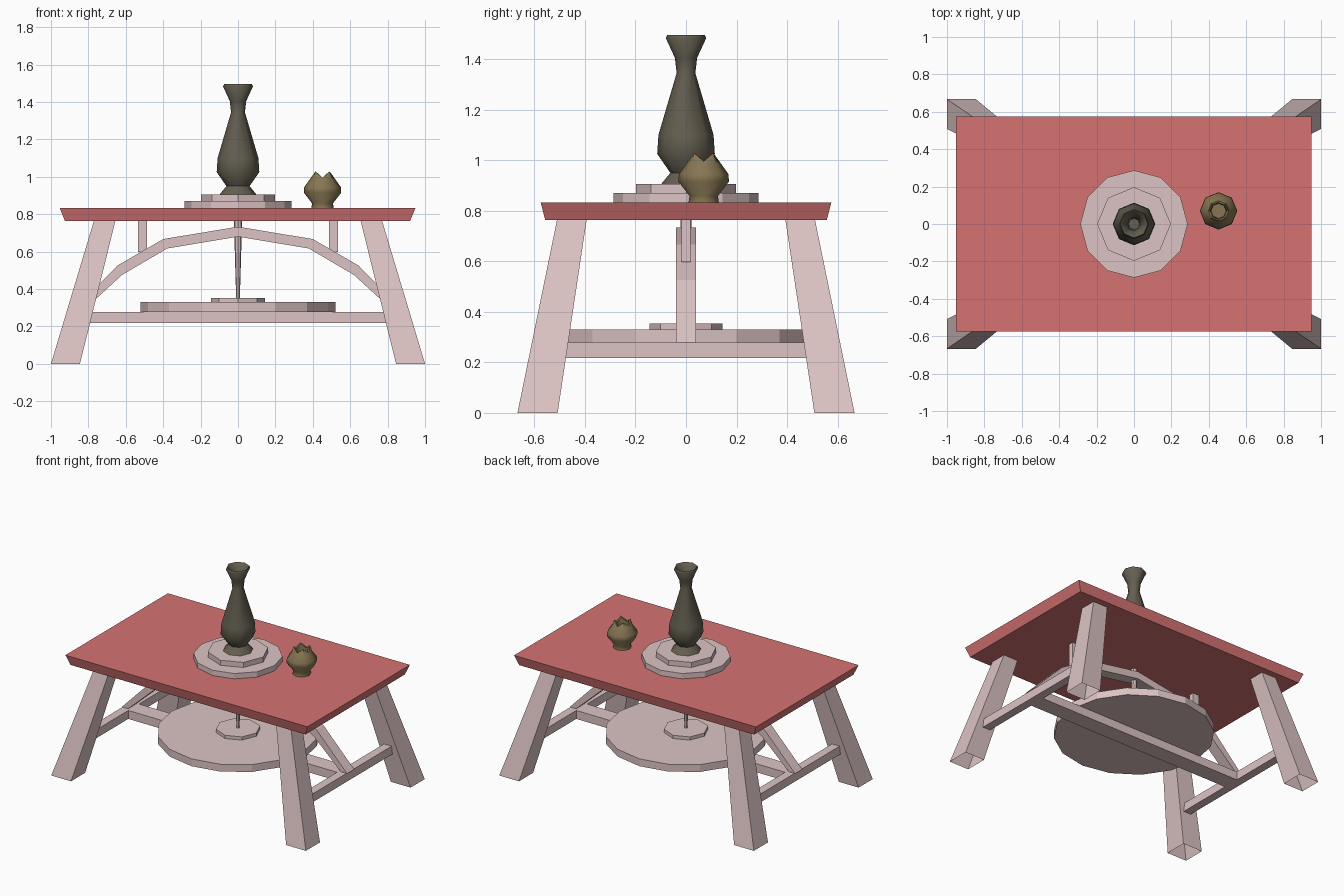
import bpy, bmesh
from math import cos, sin, pi

cube = bpy.data.objects.get("Cube")
if cube:
    bpy.data.objects.remove(cube, do_unlink=True)


def material(name, rgb):
    m = bpy.data.materials.new(name)
    m.use_nodes = True
    m.diffuse_color = (*rgb, 1)
    m.node_tree.nodes["Principled BSDF"].inputs["Base Color"].default_value = (*rgb, 1)
    return m


PINK = material("pale_pink_wood", (0.72, 0.55, 0.55))
RED = material("red_tabletop", (0.67, 0.17, 0.17))
DARK = material("dark_grey_clay", (0.13, 0.115, 0.08))
OLIVE = material("olive_clay", (0.24, 0.18, 0.085))


def finish(name, bm, mat, smooth=None):
    bmesh.ops.recalc_face_normals(bm, faces=bm.faces)
    mesh = bpy.data.meshes.new(name)
    bm.to_mesh(mesh)
    bm.free()
    mesh.materials.append(mat)
    ob = bpy.data.objects.new(name, mesh)
    bpy.context.collection.objects.link(ob)
    if smooth:
        bpy.ops.object.select_all(action='DESELECT')
        ob.select_set(True)
        bpy.context.view_layer.objects.active = ob
        bpy.ops.object.shade_smooth_by_angle(angle=smooth)
    return ob


def loft(name, rings, mat, cap_start=True, cap_end=True, smooth=None):
    """Skin a list of point rings into one solid."""
    bm = bmesh.new()
    loops = [[bm.verts.new(p) for p in ring] for ring in rings]
    n = len(loops[0])
    for a, b in zip(loops, loops[1:]):
        for i in range(n):
            j = (i + 1) % n
            bm.faces.new((a[i], a[j], b[j], b[i]))
    if cap_start:
        bm.faces.new(loops[0][::-1])
    if cap_end:
        bm.faces.new(loops[-1])
    return finish(name, bm, mat, smooth)


def rect(x0, x1, y0, y1, z):
    return [(x0, y0, z), (x1, y0, z), (x1, y1, z), (x0, y1, z)]


def box(name, x0, x1, y0, y1, z0, z1, mat=PINK):
    return loft(name, [rect(x0, x1, y0, y1, z0), rect(x0, x1, y0, y1, z1)], mat)


def ring(r, z, sides, cx=0, cy=0, wave=0):
    return [(cx + r * cos(2 * pi * i / sides), cy + r * sin(2 * pi * i / sides),
             z + (wave if i % 2 else -wave)) for i in range(sides)]


def disc(name, r, z0, z1, sides):
    return loft(name, [ring(r, z0, sides), ring(r, z1, sides)], PINK)


# Tabletop, narrower underneath
loft("tabletop", [rect(-0.925, 0.92, -0.557, 0.557, 0.763),
                  rect(-0.953, 0.948, -0.575, 0.575, 0.832)], RED)

# Splayed legs, open at the foot
for sx, side in ((1, "left"), (-1, "right")):
    for sy, end in ((1, "back"), (-1, "front")):
        loft(f"{end}_{side}_leg",
             [rect(sx * 0.845, sx * 1.0, sy * 0.508, sy * 0.667, 0),
              rect(sx * 0.655, sx * 0.77, sy * 0.393, sy * 0.51, 0.766)],
             PINK, cap_start=False)
    # End rail between the legs, and hanger post above the arch
    xs = sorted((sx * 0.82, sx * 0.88))
    box(f"{side}_end_rail", *xs, -0.49, 0.49, 0.218, 0.278)
    xs = sorted((sx * 0.486, sx * 0.535))
    box(f"{side}_hanger_post", *xs, -0.017, 0.017, 0.597, 0.766)

# Central stretcher
box("stretcher", -0.83, 0.83, -0.06, 0.06, 0.218, 0.278)

# Arched brace: outer and inner outline points, mirrored across x
half = [((0.885, 0.278), (0.835, 0.278)), ((0.645, 0.525), (0.62, 0.475)),
        ((0.4, 0.667), (0.378, 0.617)), ((0, 0.733), (0, 0.68))]
outline = half + [((-a[0], a[1]), (-b[0], b[1])) for a, b in half[-2::-1]]
loft("arched_brace", [[(o[0], -0.04, o[1]), (o[0], 0.04, o[1]),
                       (i[0], 0.04, i[1]), (i[0], -0.04, i[1])]
                      for o, i in outline], PINK)

# Round shelf, its hub and the rod that holds it
disc("lower_shelf", 0.522, 0.278, 0.33, 16)
disc("shelf_hub", 0.144, 0.33, 0.353, 8)
loft("centre_rod", [ring(0.01, 0.35, 8), ring(0.022, 0.766, 8)], PINK)

# Stepped stand on the tabletop
disc("stand_base", 0.287, 0.832, 0.87, 12)
disc("stand_step", 0.197, 0.87, 0.906, 8)

# Tall vase with a hollow flared mouth
vase = [(0.098, 0.906), (0.062, 0.95), (0.114, 1.025), (0.109, 1.1), (0.037, 1.345),
        (0.044, 1.405), (0.08, 1.483), (0.074, 1.496), (0.066, 1.49),
        (0.036, 1.4), (0.03, 1.33)]
loft("tall_vase", [ring(r, z, 8) for r, z in vase], DARK, smooth=0.9)

# Small pot with a zigzag mouth
pot = [(0.06, 0.832, 0), (0.056, 0.858, 0), (0.1, 0.915, 0), (0.098, 0.945, 0),
       (0.066, 0.99, 0), (0.054, 1.012, 0.016), (0.044, 1.01, 0.014), (0.04, 0.95, 0)]
loft("small_pot", [ring(r, z, 8, 0.452, 0.07, w) for r, z, w in pot], OLIVE, smooth=0.9)
